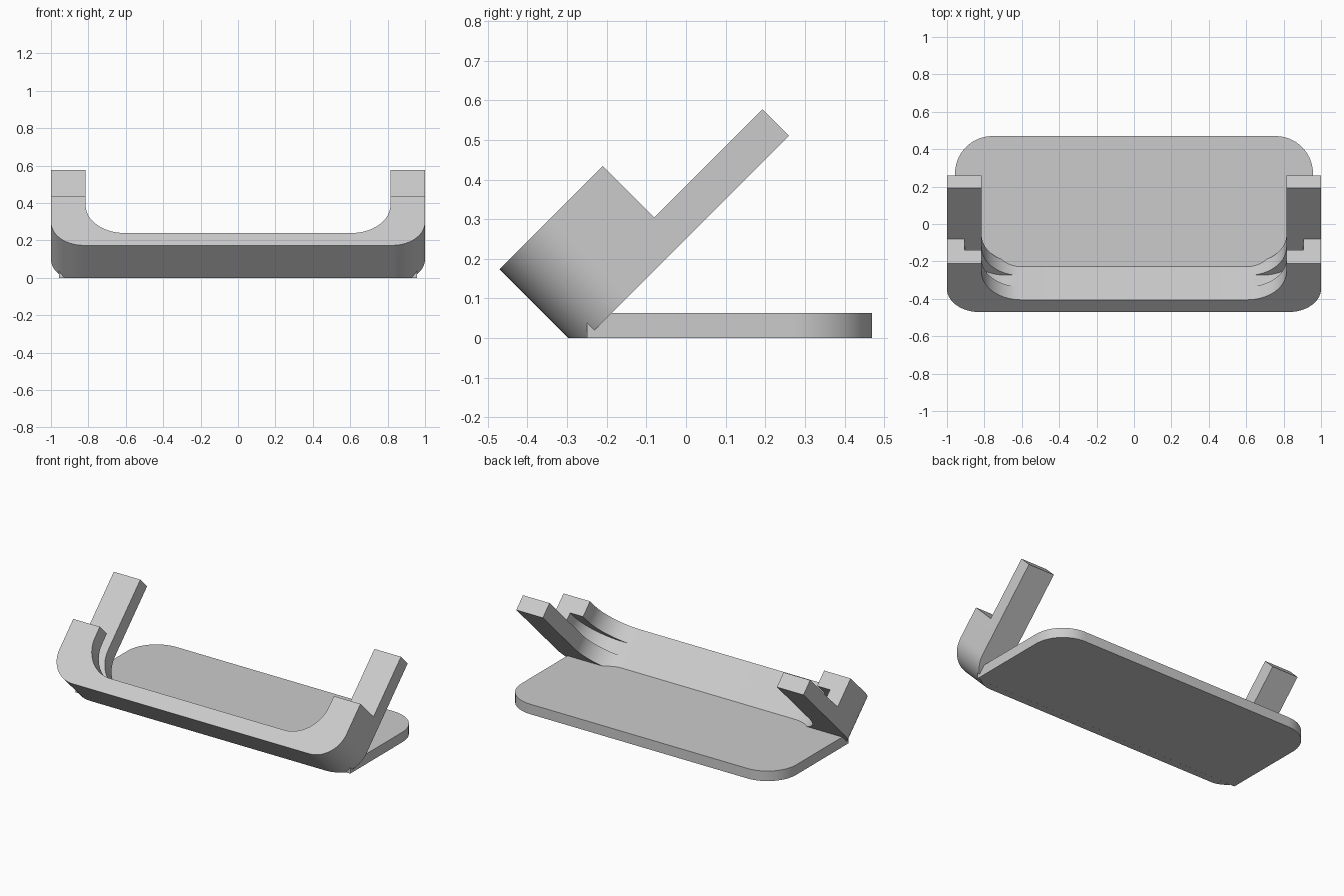
import bpy, bmesh, math
from mathutils import Matrix, Vector

if "Cube" in bpy.data.objects:
    bpy.data.objects.remove(bpy.data.objects["Cube"], do_unlink=True)

# Single plain grey material
GREY = (0.6, 0.6, 0.6, 1.0)
grey = bpy.data.materials.new("plain grey")
grey.use_nodes = True
grey.diffuse_color = GREY
grey.node_tree.nodes["Principled BSDF"].inputs["Base Color"].default_value = GREY

TILT = Matrix.Rotation(math.radians(45), 4, 'X')


def outline(corners, steps=14):
    """Expand (x, y, radius) square corners into an outline with rounded corners."""
    points = []
    for i, (x, y, r) in enumerate(corners):
        p = Vector((x, y))
        if r == 0:
            points.append(p)
            continue
        a = (Vector(corners[i - 1][:2]) - p).normalized()
        b = (Vector(corners[(i + 1) % len(corners)][:2]) - p).normalized()
        centre = p + r * (a + b)
        for k in range(steps + 1):
            t = math.pi / 2 * k / steps
            points.append(centre - r * (b * math.cos(t) + a * math.sin(t)))
    return points


def mirrored(half):
    """Complete a right-hand run of corners with its mirror image."""
    return half + [(-x, y, r) for x, y, r in reversed(half)]


def slab(name, corners, low, high, matrix=Matrix()):
    """Extrude an outline between two heights in the given frame."""
    bm = bmesh.new()
    face = bm.faces.new([bm.verts.new((p.x, p.y, low)) for p in outline(corners)])
    top = bmesh.ops.extrude_face_region(bm, geom=[face])["geom"]
    bmesh.ops.translate(bm, vec=(0, 0, high - low),
                        verts=[g for g in top if isinstance(g, bmesh.types.BMVert)])
    bmesh.ops.recalc_face_normals(bm, faces=bm.faces)
    bm.transform(matrix)
    mesh = bpy.data.meshes.new(name)
    bm.to_mesh(mesh)
    bm.free()
    mesh.materials.append(grey)
    obj = bpy.data.objects.new(name, mesh)
    bpy.context.collection.objects.link(obj)
    return obj


def activate(obj):
    bpy.ops.object.select_all(action='DESELECT')
    obj.select_set(True)
    bpy.context.view_layer.objects.active = obj


def carve(obj, cutter):
    """Subtract a cutter and discard it."""
    cutter.hide_render = True
    mod = obj.modifiers.new("carve", 'BOOLEAN')
    mod.operation = 'DIFFERENCE'
    mod.solver = 'EXACT'
    mod.object = cutter
    activate(obj)
    bpy.ops.object.modifier_apply(modifier=mod.name)
    bpy.data.objects.remove(cutter, do_unlink=True)


# Flat base plate with rounded back corners
base = slab("base_plate", mirrored([(0.957, -0.25, 0), (0.957, 0.47, 0.2)]), 0, 0.063)

# Tilted U-shaped cradle with two tall arms
cradle = slab("cradle", mirrored([(1, -0.21, 0.175), (1, 0.545, 0),
                                  (0.815, 0.545, 0), (0.815, -0.117, 0.21)]),
              0.177, 0.456, TILT)

# Shorten the front lip so only the back arms stay tall
carve(cradle, slab("lip_cutter", mirrored([(1.2, 0.159, 0), (1.2, 0.8, 0)]),
                   0.272, 0.6, TILT))

# Slot inside the cradle that holds the device
carve(cradle, slab("slot_cutter", mirrored([(0.905, -0.115, 0.22), (0.905, 0.3, 0)]),
                   0.272, 0.357, TILT))

# Trim the cradle flat on the ground
carve(cradle, slab("ground_cutter", mirrored([(1.2, -1, 0), (1.2, 1, 0)]), -0.5, 0))

for part in (base, cradle):
    activate(part)
    bpy.ops.object.shade_smooth_by_angle(angle=math.radians(30))
